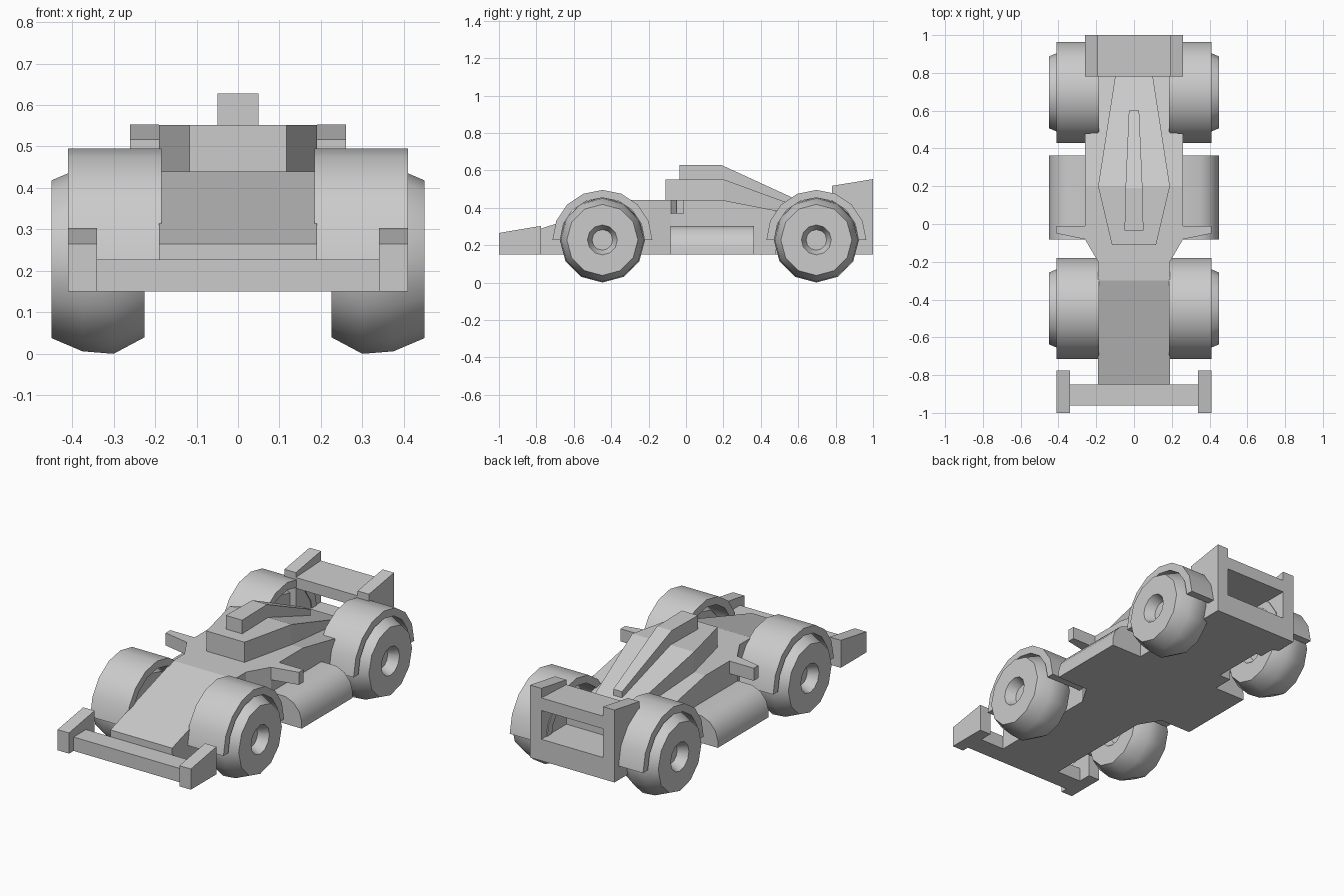
import bpy, bmesh
from math import cos, sin, pi, radians

cube = bpy.data.objects.get("Cube")
if cube:
    bpy.data.objects.remove(cube, do_unlink=True)

grey = bpy.data.materials.new("plain_grey")
grey.use_nodes = True
shade = (0.6, 0.6, 0.6, 1)
grey.diffuse_color = shade
grey.node_tree.nodes["Principled BSDF"].inputs["Base Color"].default_value = shade


def finish(name, bm, mirror=False, smooth=None):
    bmesh.ops.recalc_face_normals(bm, faces=bm.faces)
    mesh = bpy.data.meshes.new(name)
    bm.to_mesh(mesh)
    bm.free()
    mesh.materials.append(grey)
    if smooth:
        mesh.shade_smooth()
        mesh.set_sharp_from_angle(angle=radians(smooth))
    obj = bpy.data.objects.new(name, mesh)
    bpy.context.collection.objects.link(obj)
    if mirror:
        mod = obj.modifiers.new("mirror", 'MIRROR')
        mod.use_mirror_merge = False
    return obj


def skin(name, rings, closed=False, mirror=False, smooth=None):
    """Bridge equal rings of points, capping the ends unless closed."""
    bm = bmesh.new()
    loops = [[bm.verts.new(p) for p in ring] for ring in rings]
    pairs = list(zip(loops, loops[1:]))
    if closed:
        pairs.append((loops[-1], loops[0]))
    else:
        bm.faces.new(loops[0])
        bm.faces.new(loops[-1])
    n = len(loops[0])
    for a, b in pairs:
        for i in range(n):
            j = (i + 1) % n
            bm.faces.new((a[i], a[j], b[j], b[i]))
    return finish(name, bm, mirror, smooth)


def loft(name, stations, mirror=False):
    """Box sections along y, each given as y, x0, x1, z0, z1."""
    rings = [[(x0, y, z0), (x1, y, z0), (x1, y, z1), (x0, y, z1)]
             for y, x0, x1, z0, z1 in stations]
    return skin(name, rings, mirror=mirror)


def centred(name, stations, z0):
    return loft(name, [(y, -w, w, z0, z1) for y, w, z1 in stations])


FLOOR = 0.15

# Main body, cockpit cover and air scoop
centred("body", [(-0.85, 0.19, 0.265), (-0.3, 0.19, 0.44), (-0.2, 0.19, 0.44),
                 (-0.08, 0.26, 0.44), (0.2, 0.26, 0.44), (0.48, 0.26, 0.385),
                 (0.481, 0.19, 0.385), (0.78, 0.19, 0.325)], FLOOR)
centred("cockpit_cover", [(-0.11, 0.117, 0.552), (0.2, 0.19, 0.552),
                          (0.78, 0.1, 0.34)], 0.3)
centred("air_scoop", [(-0.035, 0.05, 0.628), (0.19, 0.045, 0.628),
                      (0.6, 0.027, 0.44)], 0.38)

# Front wing
centred("front_wing", [(-0.96, 0.36, 0.227), (-0.85, 0.36, 0.227)], FLOOR)
loft("front_wing_endplates", [(-1, 0.34, 0.41, FLOOR, 0.265),
                              (-0.775, 0.34, 0.41, FLOOR, 0.303)], True)

# Rear wing
centred("rear_bumper", [(0.78, 0.2, 0.27), (1, 0.2, 0.27)], FLOOR)
centred("rear_wing", [(0.78, 0.2, 0.49), (1, 0.2, 0.5)], 0.43)
loft("rear_wing_endplates", [(0.78, 0.19, 0.26, FLOOR, 0.517),
                             (1, 0.19, 0.26, FLOOR, 0.553)], True)

# Side pods with a rounded outer shoulder
pod = [(0.24, FLOOR), (0.45, FLOOR), (0.45, 0.19), (0.435, 0.24),
       (0.4, 0.28), (0.35, 0.302), (0.24, 0.302)]
skin("side_pods", [[(x, y, z) for x, z in pod] for y in (-0.083, 0.363)],
     mirror=True, smooth=40)

# Mirrors on tapered arms
mirror_plan = [(0.24, -0.01), (0.41, -0.01), (0.41, -0.05), (0.24, -0.085)]
skin("side_mirrors", [[(x, y, z) for x, y in mirror_plan] for z in (0.37, 0.44)],
     mirror=True)

# Wheels and arched fenders
AXLE = 0.228
SIDES = 12
tyre = [(0.26, 0.05), (0.225, 0.08), (0.225, 0.188), (0.3, 0.228), (0.375, 0.222),
        (0.45, 0.19), (0.45, 0.08), (0.395, 0.055)]
ARC = 9
for end, y0 in (("front", -0.447), ("rear", 0.697)):
    rings = []
    for x, r in tyre:
        angles = [2 * pi * i / SIDES for i in range(SIDES)]
        rings.append([(x, y0 + r * cos(a), AXLE + r * sin(a)) for a in angles])
    skin(end + "_wheels", rings, mirror=True, smooth=40)

    arch = []
    for i in range(ARC):
        a = pi * i / (ARC - 1)
        arch.append([(x, y0 + r * cos(a), AXLE + r * sin(a))
                     for x, r in ((0.185, 0.225), (0.41, 0.225),
                                  (0.41, 0.267), (0.185, 0.267))])
    skin(end + "_fenders", arch, mirror=True, smooth=40)
